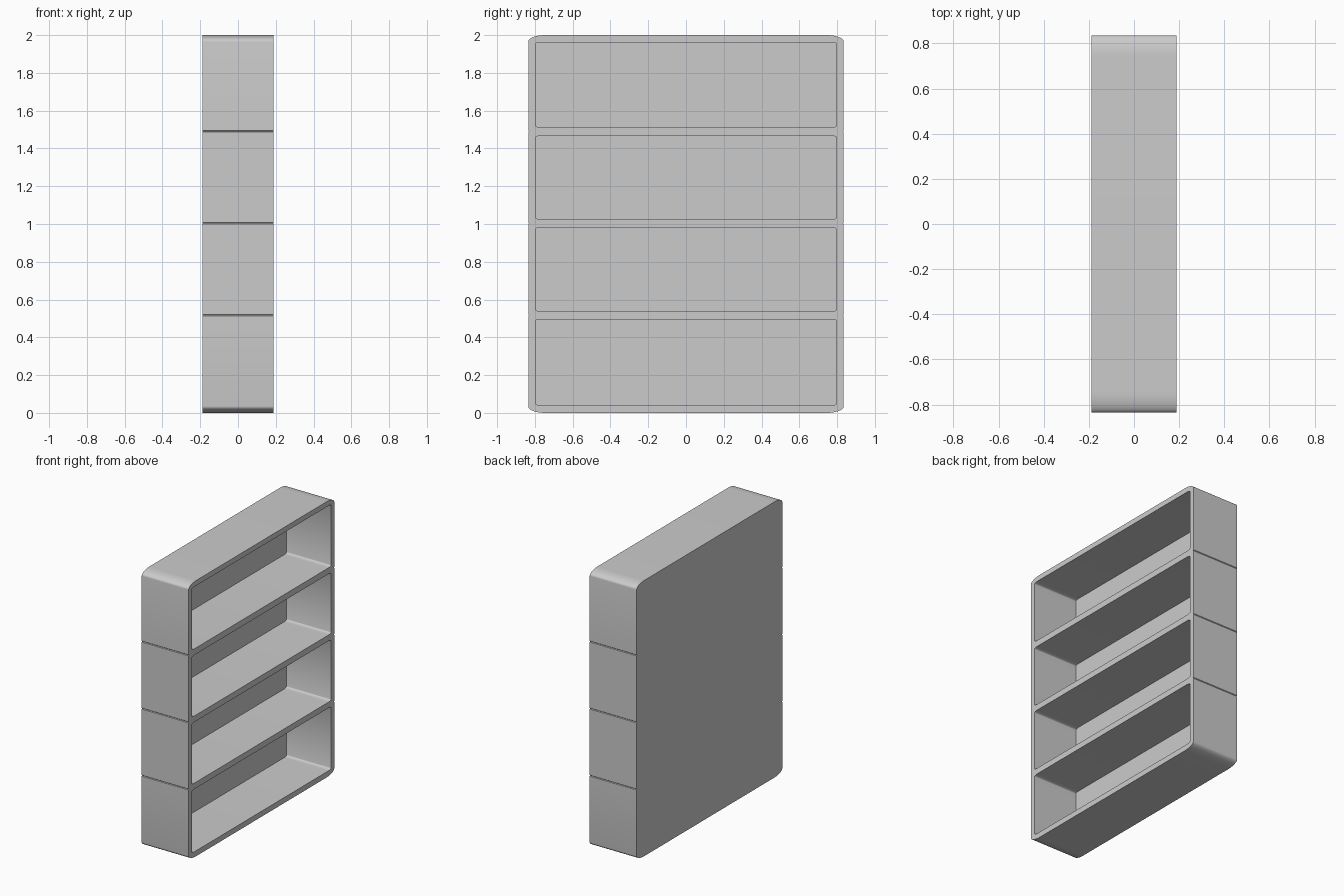
import bpy, bmesh, math

if "Cube" in bpy.data.objects:
    bpy.data.objects.remove(bpy.data.objects["Cube"])

HX, HY, H = 0.188, 0.835, 2.0


def rounded(y0, y1, z0, z1, ry, rz, n, notches=()):
    """Counter-clockwise (y, z) outline with elliptical corners and side grooves."""
    pts = []
    corners = [(y1 - ry, z0 + rz, -90), (y1 - ry, z1 - rz, 0),
               (y0 + ry, z1 - rz, 90), (y0 + ry, z0 + rz, 180)]
    for k, (cy, cz, a0) in enumerate(corners):
        for i in range(n + 1):
            a = math.radians(a0 + 90 * i / n)
            pts.append((cy + ry * math.cos(a), cz + rz * math.sin(a)))
        if k == 0:
            for z in notches:
                pts += [(y1, z - 0.004), (y1 - 0.004, z), (y1, z + 0.004)]
        if k == 2:
            for z in reversed(notches):
                pts += [(y0, z + 0.004), (y0 + 0.004, z), (y0, z - 0.004)]
    return pts


def prism(name, pts, x0, x1):
    bm = bmesh.new()
    face = bm.faces.new([bm.verts.new((x0, y, z)) for y, z in pts])
    ext = bmesh.ops.extrude_face_region(bm, geom=[face])
    for v in ext["geom"]:
        if isinstance(v, bmesh.types.BMVert):
            v.co.x = x1
    bmesh.ops.recalc_face_normals(bm, faces=bm.faces)
    me = bpy.data.meshes.new(name)
    bm.to_mesh(me)
    bm.free()
    ob = bpy.data.objects.new(name, me)
    bpy.context.collection.objects.link(ob)
    return ob


# Outer body with soft corners and seam grooves at shelf height
body = prism("bookshelf_body",
             rounded(-HY, HY, 0, H, 0.09, 0.035, 12, (0.517, 1.004, 1.49)), -HX, HX)
bpy.context.view_layer.objects.active = body
body.select_set(True)

# Four compartments cut from the open side, leaving a thin back panel
for z0, z1 in [(0.04, 0.495), (0.538, 0.981), (1.025, 1.467), (1.512, 1.962)]:
    cutter = prism("compartment_cutter",
                   rounded(-0.798, 0.798, z0, z1, 0.03, 0.01, 6), -HX + 0.02, HX + 0.1)
    cutter.hide_render = True
    mod = body.modifiers.new("compartment", 'BOOLEAN')
    mod.operation = 'DIFFERENCE'
    mod.solver = 'EXACT'
    mod.object = cutter
    bpy.ops.object.modifier_apply(modifier=mod.name)
    bpy.data.objects.remove(cutter)

bpy.ops.object.shade_smooth_by_angle(angle=math.radians(30))
